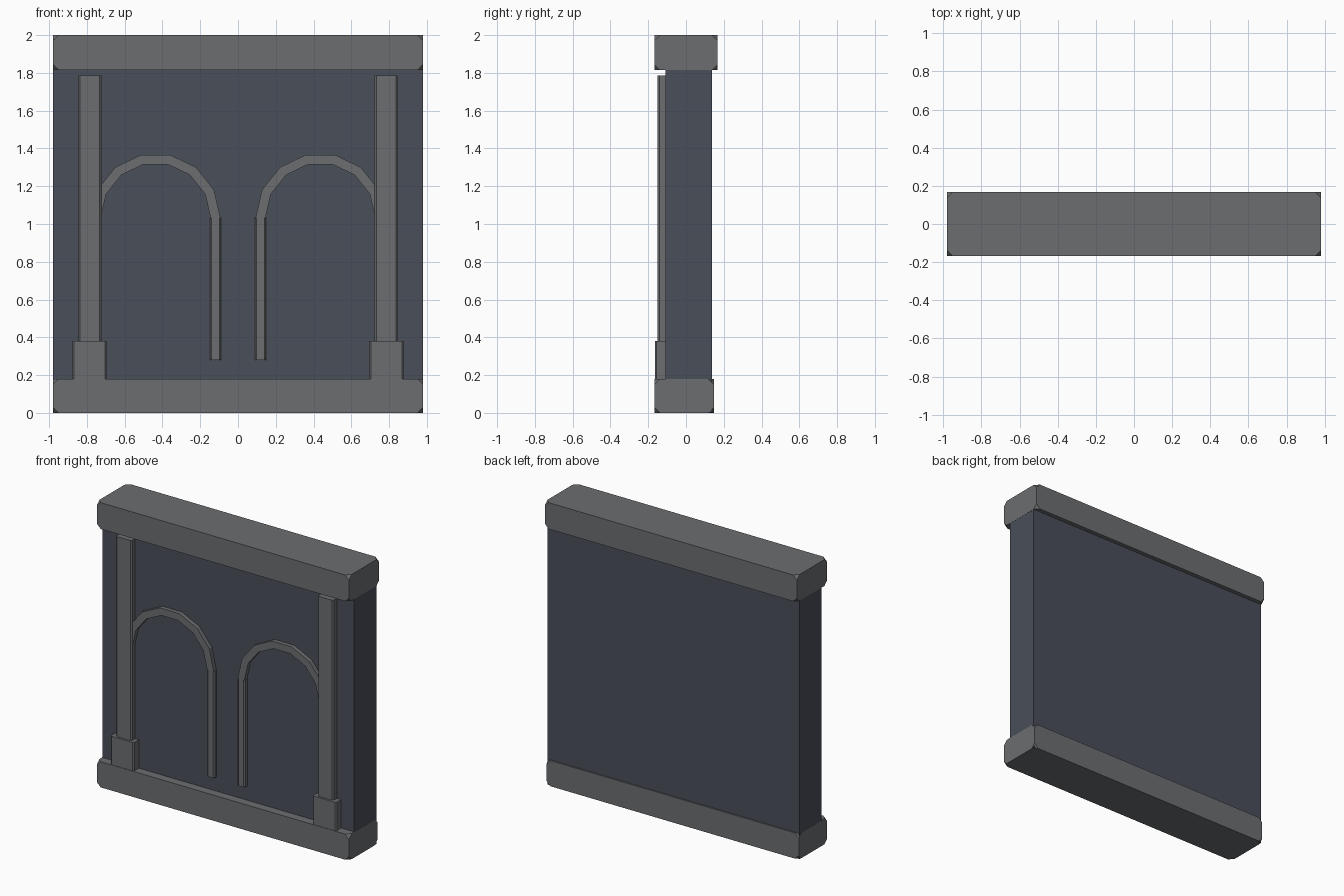
import bpy, bmesh, math

if "Cube" in bpy.data.objects:
    bpy.data.objects.remove(bpy.data.objects["Cube"])


def material(name, rgb):
    m = bpy.data.materials.new(name)
    m.diffuse_color = (*rgb, 1)
    m.use_nodes = True
    m.node_tree.nodes["Principled BSDF"].inputs["Base Color"].default_value = m.diffuse_color
    return m


STONE = material("stone_trim", (0.15, 0.155, 0.16))
SLATE = material("slate_wall", (0.068, 0.077, 0.1))


def finish(name, bm, mat):
    bmesh.ops.recalc_face_normals(bm, faces=bm.faces[:])
    me = bpy.data.meshes.new(name)
    bm.to_mesh(me)
    bm.free()
    me.materials.append(mat)
    ob = bpy.data.objects.new(name, me)
    bpy.context.collection.objects.link(ob)
    return ob


def block(name, x, y, z, mat, corner=0):
    """Box from ranges, optionally with its eight corners clipped."""
    bm = bmesh.new()
    bmesh.ops.create_cube(bm, size=1)
    for v in bm.verts:
        v.co = [r[0] if c < 0 else r[1] for c, r in zip(v.co, (x, y, z))]
    if corner:
        bmesh.ops.bevel(bm, geom=bm.verts[:], offset=corner,
                        segments=1, affect='VERTICES')
    return finish(name, bm, mat)


def prism(name, points, shift, mat):
    """Extrude a closed outline along a vector."""
    bm = bmesh.new()
    face = bm.faces.new([bm.verts.new(p) for p in points])
    new = bmesh.ops.extrude_face_region(bm, geom=[face], use_keep_orig=True)
    bmesh.ops.translate(bm, vec=shift,
                        verts=[g for g in new["geom"] if isinstance(g, bmesh.types.BMVert)])
    return finish(name, bm, mat)


def post(name, cx, w, front, z0, z1, c=0.009):
    """Upright strip with chamfered front edges."""
    h, back = w / 2, -0.107
    pts = [(cx - h, back), (cx - h, front + c), (cx - h + c, front),
           (cx + h - c, front), (cx + h, front + c), (cx + h, back)]
    prism(name, [(x, y, z0) for x, y in pts], (0, 0, z1 - z0), STONE)


# wall slab with base and cap beams
block("wall_panel", (-0.979, 0.979), (-0.108, 0.138), (0.001, 1.95), SLATE)
block("base_beam", (-0.98, 0.98), (-0.168, 0.148), (0, 0.18), STONE, 0.03)
block("cap_beam", (-0.98, 0.98), (-0.168, 0.168), (1.815, 2.0), STONE, 0.03)

for side, s in (("left", -1), ("right", 1)):
    # pilaster on its plinth
    post(side + "_pilaster", s * 0.784, 0.122, -0.15, 0.37, 1.785)
    post(side + "_plinth", s * 0.786, 0.182, -0.165, 0.17, 0.38)
    # inner jamb of the blind arch
    post(side + "_arch_jamb", s * 0.119, 0.058, -0.137, 0.28, 1.035)
    # seven-sided arch band
    angles = [math.pi * i / 7 for i in range(8)]
    ring = [(0.343, a) for a in angles] + [(0.291, a) for a in reversed(angles)]
    prism(side + "_arch", [(s * 0.436 + r * math.cos(a), -0.107, 1.032 + r * math.sin(a))
                           for r, a in ring], (0, -0.03, 0), STONE)
